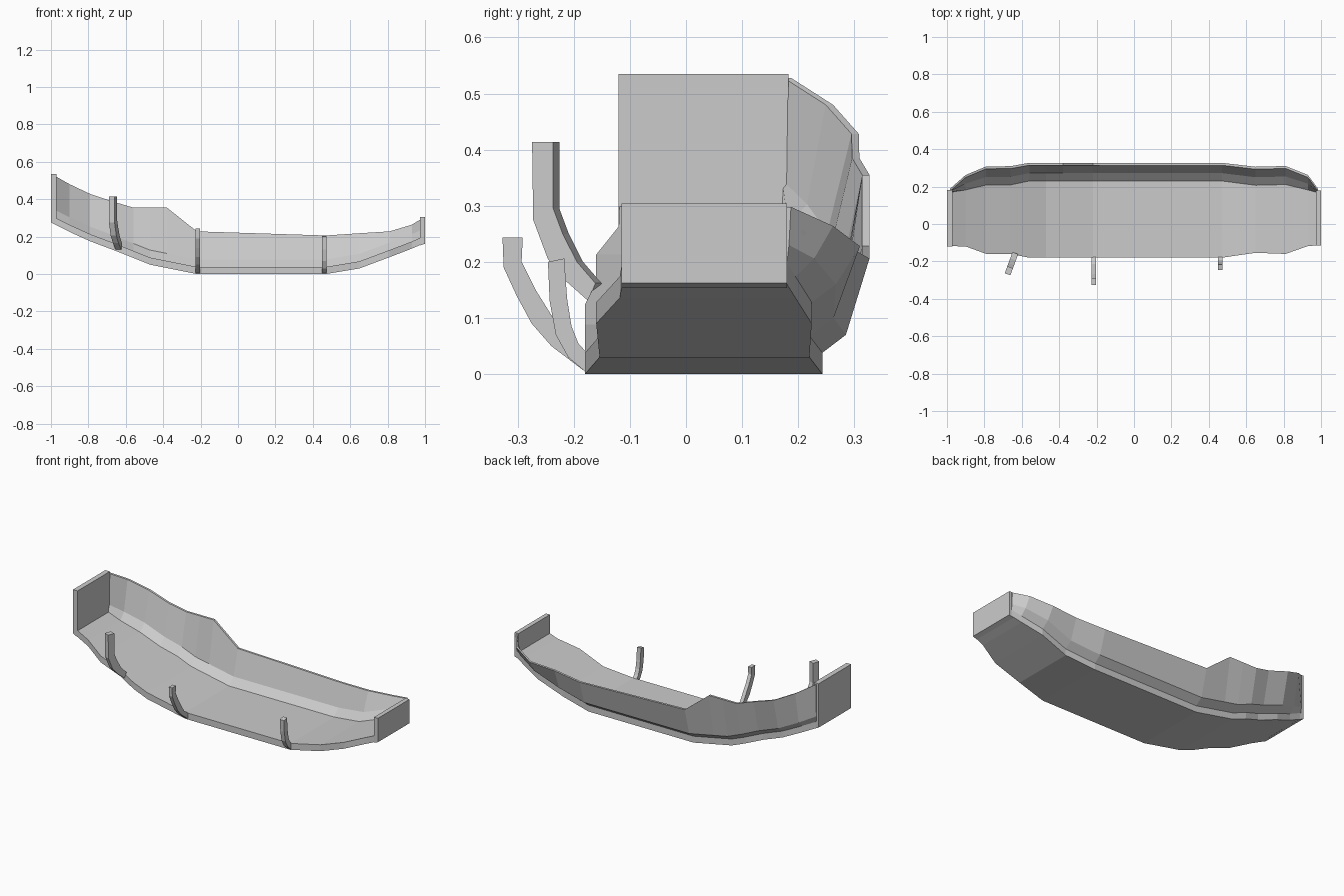
import bpy, bmesh
from mathutils import Matrix, Vector


def finish(name, bm):
    bmesh.ops.recalc_face_normals(bm, faces=bm.faces)
    me = bpy.data.meshes.new(name)
    bm.to_mesh(me)
    bm.free()
    ob = bpy.data.objects.new(name, me)
    bpy.context.collection.objects.link(ob)
    return ob


def loft(name, rings):
    bm = bmesh.new()
    rows = [[bm.verts.new(p) for p in r] for r in rings]
    n = len(rows[0])
    for a, b in zip(rows, rows[1:]):
        for i in range(n):
            j = (i + 1) % n
            bm.faces.new((a[i], a[j], b[j], b[i]))
    bm.faces.new(rows[0])
    bm.faces.new(rows[-1])
    return finish(name, bm)


# Hull stations: x, bottom z, broken front edge y, floor back y, wall top y, wall top z
stations = [
    (-0.985, 0.268, -0.118, 0.182, 0.187, 0.528),
    (-0.90, 0.225, -0.120, 0.195, 0.262, 0.480),
    (-0.79, 0.175, -0.160, 0.222, 0.308, 0.428),
    (-0.66, 0.126, -0.160, 0.222, 0.309, 0.385),
    (-0.56, 0.086, -0.180, 0.243, 0.327, 0.355),
    (-0.47, 0.050, -0.180, 0.243, 0.327, 0.355),
    (-0.38, 0.032, -0.180, 0.243, 0.327, 0.355),
    (-0.22, 0.000, -0.180, 0.243, 0.327, 0.228),
    (0.47, 0.000, -0.180, 0.243, 0.327, 0.206),
    (0.65, 0.030, -0.154, 0.220, 0.306, 0.218),
    (0.81, 0.090, -0.160, 0.224, 0.310, 0.228),
    (0.93, 0.136, -0.118, 0.195, 0.262, 0.264),
    (0.985, 0.160, -0.114, 0.180, 0.187, 0.298),
]


def section(x, zb, yf, yb, yw, zt):
    t, floor = 0.013, 0.038
    yc = yb + 0.5 * (yw - yb)
    return [(x, y, z) for y, z in (
        (yf, zb), (yb, zb), (yb, zb + floor), (yc, zb + 0.07), (yw, zt),
        (yw - t, zt), (yc - t, zb + 0.078), (yb - t, zb + floor), (yf, zb + floor))]


loft("hull_shell", [section(*s) for s in stations])


# End boards
def board(name, x0, x1, y0, y1, z0_a, z0_b, z1):
    loft(name, [[(x, y0, z), (x, y1, z), (x, y1, z1), (x, y0, z1)]
                for x, z in ((x0, z0_a), (x1, z0_b))])


board("left_end_board", -1.0, -0.97, -0.12, 0.183, 0.275, 0.26, 0.535)
board("right_end_board", 0.974, 1.0, -0.115, 0.18, 0.153, 0.162, 0.304)


# Exposed ribs: x, width, turn, (outer y, outer z, inner y, inner z) points going up
ribs = [
    (-0.669, 0.032, -0.35, [(-0.163, 0.13, -0.150, 0.162), (-0.205, 0.165, -0.185, 0.20),
                            (-0.240, 0.205, -0.212, 0.25), (-0.268, 0.275, -0.230, 0.295),
                            (-0.270, 0.414, -0.230, 0.414)]),
    (-0.215, 0.022, 0.0, [(-0.178, 0.003, -0.175, 0.036), (-0.240, 0.05, -0.215, 0.065),
                          (-0.275, 0.09, -0.243, 0.11), (-0.302, 0.14, -0.268, 0.15),
                          (-0.325, 0.19, -0.293, 0.20), (-0.327, 0.243, -0.291, 0.243)]),
    (0.461, 0.026, 0.0, [(-0.178, 0.003, -0.175, 0.036), (-0.210, 0.03, -0.192, 0.055),
                         (-0.232, 0.07, -0.204, 0.085), (-0.243, 0.13, -0.212, 0.135),
                         (-0.246, 0.20, -0.217, 0.206)]),
]
for k, (x, w, turn, pts) in enumerate(ribs):
    pivot = Vector((x, pts[-1][0] + 0.02, 0))
    rot = Matrix.Translation(pivot) @ Matrix.Rotation(turn, 4, 'Z') @ Matrix.Translation(-pivot)
    rings = [[rot @ Vector(p) for p in (
        (x - w / 2, yo, zo), (x + w / 2, yo, zo), (x + w / 2, yi, zi), (x - w / 2, yi, zi))]
        for yo, zo, yi, zi in pts]
    loft(f"rib_{k + 1}", rings)
